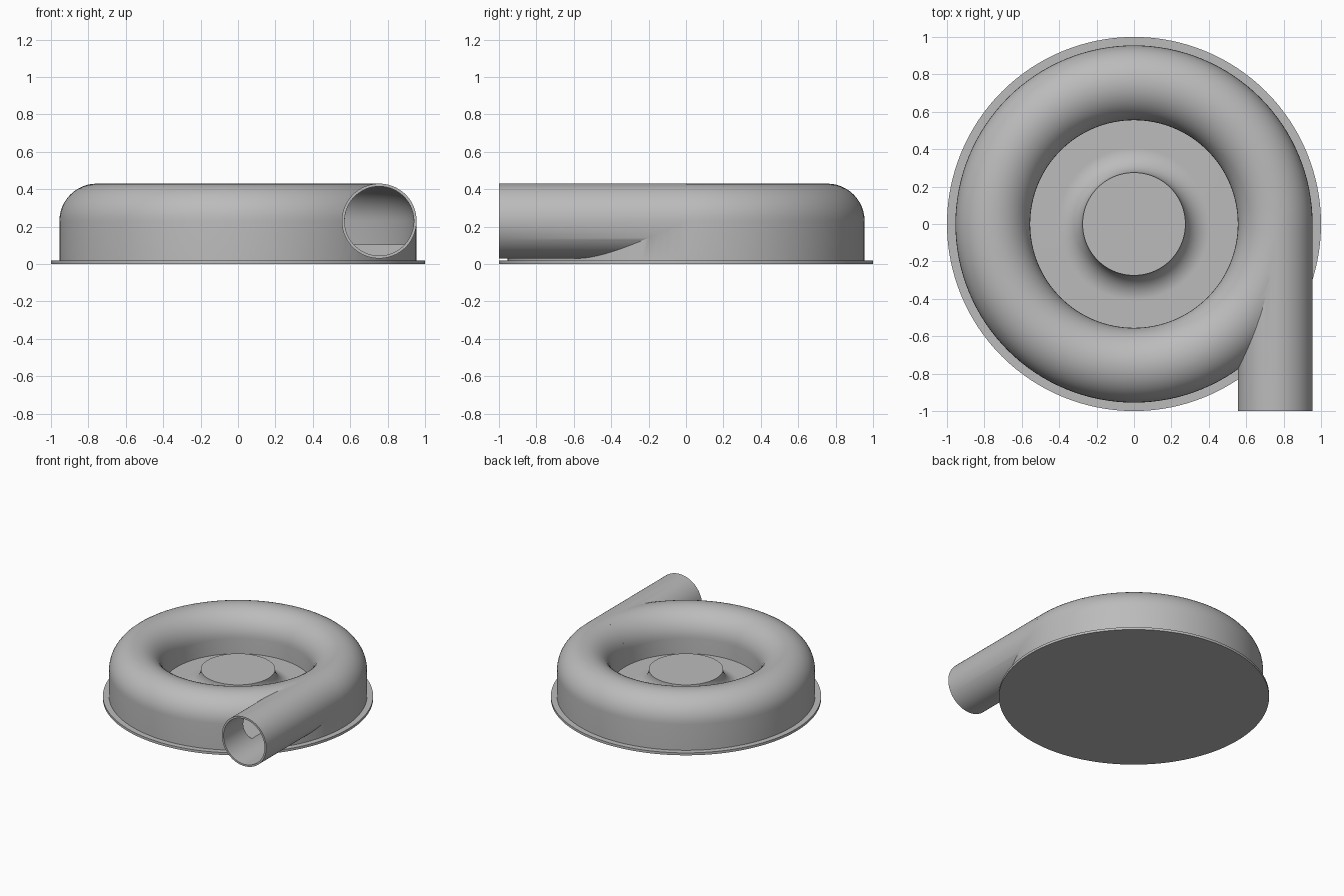
import bpy, bmesh
from math import sin, cos, pi, radians

cube = bpy.data.objects.get("Cube")
if cube:
    bpy.data.objects.remove(cube, do_unlink=True)

SEGMENTS = 128
RING, TUBE, BORE, MID = 0.755, 0.2, 0.185, 0.23   # volute sizes
FLOOR, BASE, HUB_TOP, HUB = 0.105, 0.02, 0.237, 0.275

metal = bpy.data.materials.new("grey metal")
metal.use_nodes = True
grey = (0.5, 0.5, 0.5, 1)
metal.diffuse_color = grey
metal.node_tree.nodes["Principled BSDF"].inputs["Base Color"].default_value = grey


def arc(cx, cz, r, start, end, steps=24):
    angles = [radians(start + (end - start) * i / steps) for i in range(steps + 1)]
    return [(cx + r * cos(a), cz + r * sin(a)) for a in angles]


def lathe(name, profile, closed):
    """Turn an (r, z) profile about the vertical axis."""
    bm = bmesh.new()
    verts = [bm.verts.new((r, 0, z)) for r, z in profile]
    edges = [bm.edges.new(pair) for pair in zip(verts, verts[1:])]
    if closed:
        edges.append(bm.edges.new((verts[-1], verts[0])))
    bmesh.ops.spin(bm, geom=verts + edges, cent=(0, 0, 0), axis=(0, 0, 1),
                   angle=2 * pi, steps=SEGMENTS, use_merge=True)
    bmesh.ops.remove_doubles(bm, verts=bm.verts, dist=1e-5)
    bmesh.ops.recalc_face_normals(bm, faces=bm.faces)
    mesh = bpy.data.meshes.new(name)
    bm.to_mesh(mesh)
    bm.free()
    obj = bpy.data.objects.new(name, mesh)
    bpy.context.collection.objects.link(obj)
    mesh.materials.append(metal)
    return obj


def pipe(name, radius, front):
    """Solid rod along y from the front to the middle of the ring."""
    bpy.ops.mesh.primitive_cylinder_add(vertices=96, radius=radius, depth=-front,
                                        location=(RING, front / 2, MID),
                                        rotation=(pi / 2, 0, 0))
    obj = bpy.context.object
    obj.name = name
    obj.data.materials.append(metal)
    return obj


def combine(target, tool, operation):
    mod = target.modifiers.new("join", "BOOLEAN")
    mod.operation, mod.object, mod.solver = operation, tool, "EXACT"
    bpy.context.view_layer.objects.active = target
    bpy.ops.object.modifier_apply(modifier=mod.name)
    bpy.data.objects.remove(tool, do_unlink=True)


def smooth(obj):
    bpy.ops.object.select_all(action="DESELECT")
    obj.select_set(True)
    bpy.context.view_layer.objects.active = obj
    bpy.ops.object.shade_smooth_by_angle(angle=radians(30))


def ring_profile(radius, bottom):
    return ([(RING + radius, bottom)] + arc(RING, MID, radius, 0, 180)
            + [(RING - radius, bottom)])


# Volute casing with its outlet pipe, hollowed out
casing = lathe("volute_casing", ring_profile(TUBE, BASE / 2), True)
combine(casing, pipe("outlet_pipe", TUBE, -1), "UNION")
combine(casing, lathe("chamber", ring_profile(BORE, FLOOR), True), "DIFFERENCE")
combine(casing, pipe("outlet_bore", BORE, -1.1), "DIFFERENCE")
smooth(casing)

# Base plate
base = lathe("base_plate", [(0, 0), (1, 0), (1, BASE), (0, BASE)], False)
smooth(base)

# Central hub flaring into the floor of the inlet
fillet = HUB_TOP - FLOOR
hub = lathe("inlet_hub", [(0, HUB_TOP)] + arc(HUB + fillet, HUB_TOP, fillet, 180, 270)
            + [(RING - TUBE + 0.005, FLOOR), (RING - TUBE + 0.005, BASE / 2),
               (0, BASE / 2)], False)
smooth(hub)
